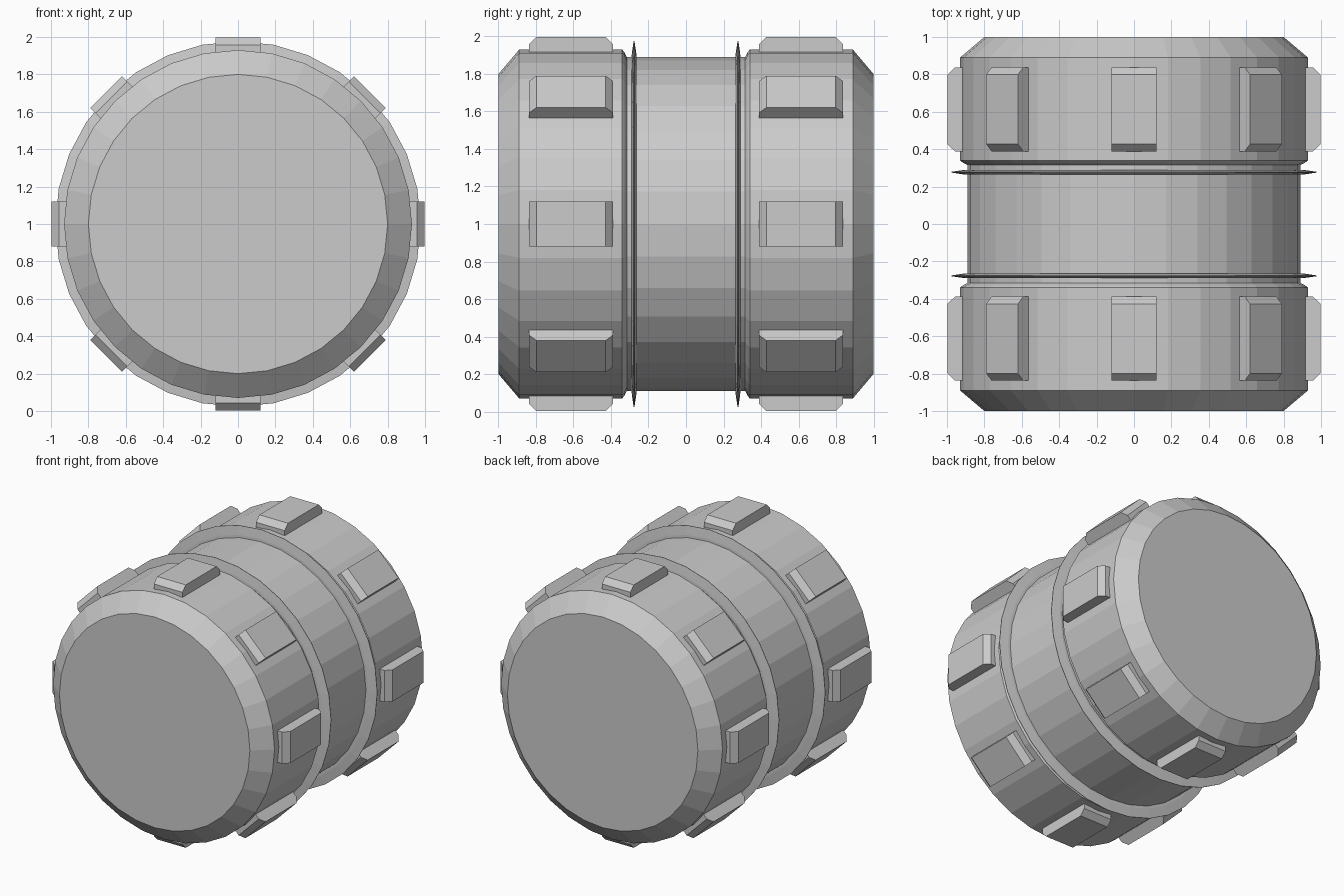
import bpy, bmesh, math
from mathutils import Matrix, Vector

if "Cube" in bpy.data.objects:
    bpy.data.objects.remove(bpy.data.objects["Cube"])

SIDES = 32


def make_object(name, bm):
    bmesh.ops.recalc_face_normals(bm, faces=bm.faces)
    mesh = bpy.data.meshes.new(name)
    bm.to_mesh(mesh)
    bm.free()
    obj = bpy.data.objects.new(name, mesh)
    bpy.context.collection.objects.link(obj)
    return obj


def lathe(name, profile, closed=False):
    """Spin (y, radius) points around the horizontal axis at z = 1."""
    bm = bmesh.new()
    rings = []
    for y, r in profile:
        rings.append([bm.verts.new((r * math.cos(a), y, 1 + r * math.sin(a)))
                      for a in (math.tau * i / SIDES for i in range(SIDES))])
    pairs = list(zip(rings, rings[1:]))
    if closed:
        pairs.append((rings[-1], rings[0]))
    else:
        bm.faces.new(rings[0])
        bm.faces.new(rings[-1])
    for a, b in pairs:
        for i in range(SIDES):
            j = (i + 1) % SIDES
            bm.faces.new((a[i], a[j], b[j], b[i]))
    return make_object(name, bm)


# Drum body: bevelled ends, raised end bands, slimmer waist
half = [(-1, 0.8), (-0.89, 0.93), (-0.34, 0.93), (-0.328, 0.915), (-0.315, 0.89)]
lathe("drum_body", half + [(-y, r) for y, r in reversed(half)])

# Thin tapered flanges on both sides of the waist
for side, label in ((-1, "front"), (1, "back")):
    c = side * 0.277
    lathe(label + "_flange", [(c - 0.014, 0.87), (c - 0.012, 0.91), (c - 0.002, 0.977),
                              (c + 0.002, 0.977), (c + 0.012, 0.91), (c + 0.014, 0.87)],
          closed=True)

# Eight chamfered lugs around each end band
lug = [(-0.225, 0.88), (-0.225, 0.957), (-0.185, 0.998),
       (0.185, 0.998), (0.225, 0.957), (0.225, 0.88)]
for side, label in ((-1, "front"), (1, "back")):
    bm = bmesh.new()
    for k in range(8):
        turn = Matrix.Translation((0, side * 0.613, 1)) @ Matrix.Rotation(k * math.tau / 8, 4, 'Y')
        a, b = [[bm.verts.new(turn @ Vector((x, y, z))) for y, z in lug] for x in (-0.12, 0.12)]
        bm.faces.new(a)
        bm.faces.new(b)
        for i in range(len(lug)):
            j = (i + 1) % len(lug)
            bm.faces.new((a[i], a[j], b[j], b[i]))
    make_object(label + "_lugs", bm)
